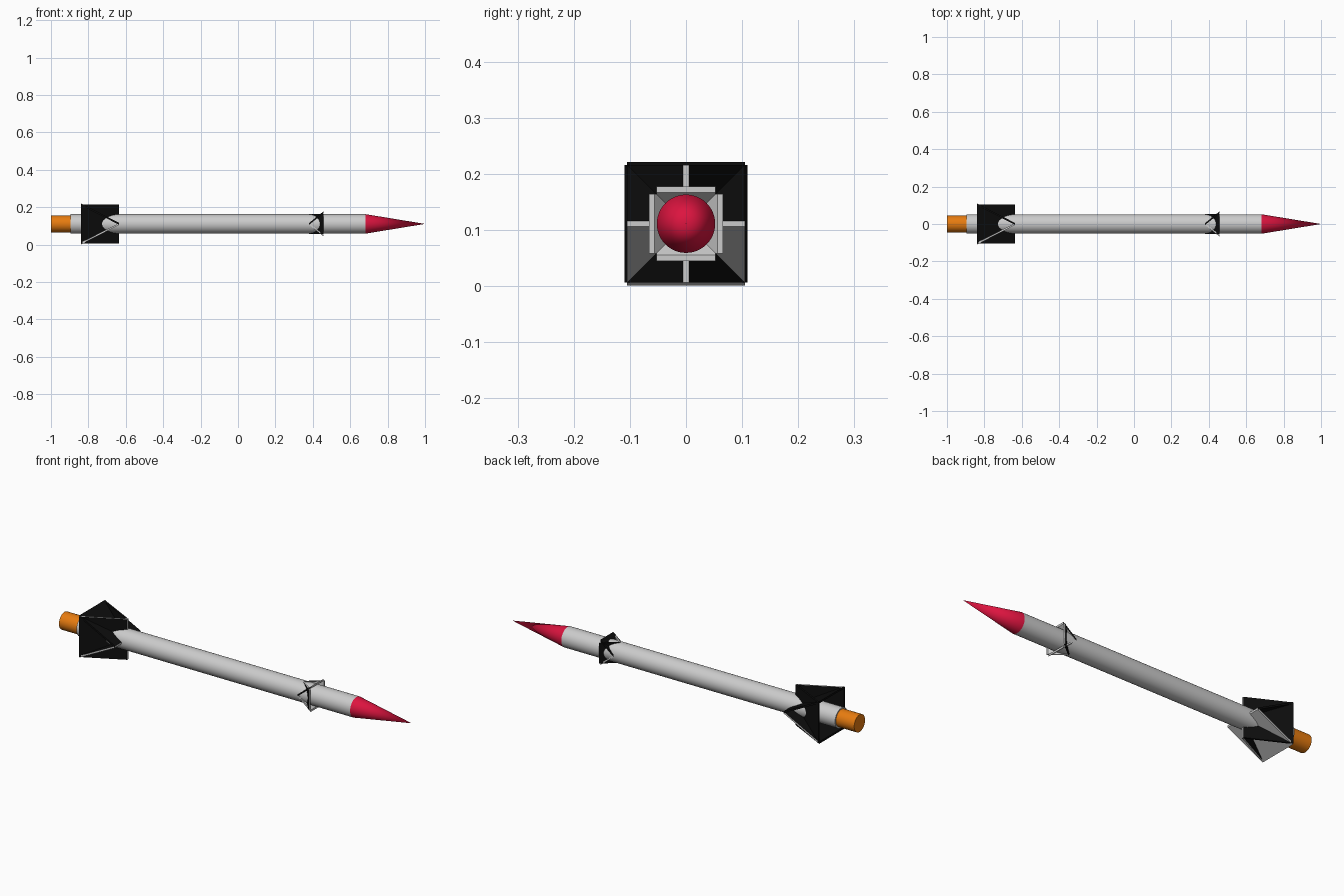
import bpy, bmesh, math
from mathutils import Vector

if "Cube" in bpy.data.objects:
    bpy.data.objects.remove(bpy.data.objects["Cube"])

AXIS_Z = 0.111


def material(name, rgb):
    m = bpy.data.materials.new(name)
    m.diffuse_color = (*rgb, 1)
    m.use_nodes = True
    m.node_tree.nodes["Principled BSDF"].inputs["Base Color"].default_value = m.diffuse_color
    return m


BLACK = material("black", (0.004, 0.004, 0.004))
RED = material("crimson", (0.72, 0.007, 0.05))
ORANGE = material("orange", (0.8, 0.2, 0.005))


def tube(name, x0, x1, r0, r1, mat=None):
    """Round part along x, radius r0 at x0 and r1 at x1."""
    bpy.ops.mesh.primitive_cone_add(
        vertices=48, radius1=r0, radius2=r1, depth=x1 - x0,
        location=((x0 + x1) / 2, 0, AXIS_Z), rotation=(0, math.pi / 2, 0))
    ob = bpy.context.object
    ob.name = name
    if mat:
        ob.data.materials.append(mat)
    bpy.ops.object.shade_smooth_by_angle(angle=math.radians(35))


def plate(name, angle, xa, da, xb, db, span, thick, grey):
    """Slanted plate: radial distance da at xa to db at xb; grey = names of unpainted faces."""
    radial = Vector((0, round(math.cos(angle)), round(math.sin(angle))))
    tangent = Vector((0, -radial.z, radial.y))
    centre = Vector((0, 0, AXIS_Z))
    section = [(xa, da), (xb, db), (xb, db + thick), (xa, da + thick)]
    bm = bmesh.new()
    rows = [[bm.verts.new(centre + Vector((x, 0, 0)) + radial * d + tangent * s)
             for x, d in section] for s in (-span, span)]
    faces = {"rim_a": rows[0], "rim_b": rows[1]}
    for i, key in enumerate(("inner", "front", "outer", "back")):
        j = (i + 1) % 4
        faces[key] = [rows[0][i], rows[0][j], rows[1][j], rows[1][i]]
    for key, verts in faces.items():
        bm.faces.new(verts).material_index = 1 if key in grey else 0
    bmesh.ops.recalc_face_normals(bm, faces=bm.faces)
    me = bpy.data.meshes.new(name)
    bm.to_mesh(me)
    bm.free()
    me.materials.append(BLACK)
    me.materials.append(None)
    bpy.context.collection.objects.link(bpy.data.objects.new(name, me))


# Round body parts
tube("body", -0.895, 0.682, 0.052, 0.052)
tube("nose_cone", 0.682, 1.0, 0.052, 0.0, RED)
tube("exhaust_nozzle", -1.0, -0.895, 0.045, 0.045, ORANGE)

# Crossed V-shaped fins: rear set points forward, front set opens forward
for k, side in enumerate(("left", "top", "right", "bottom")):
    a = k * math.pi / 2
    bare = {"front"}
    if side in ("right", "bottom"):
        bare |= {"rim_a", "rim_b"}
    if side == "bottom":
        bare.add("outer")
    plate("rear_fin_" + side, a, -0.84, 0.1, -0.635, -0.005, 0.105, 0.01, bare)
    plate("front_fin_" + side, a, 0.38, -0.005, 0.456, 0.056, 0.053, 0.01,
          bare | {"inner"})
